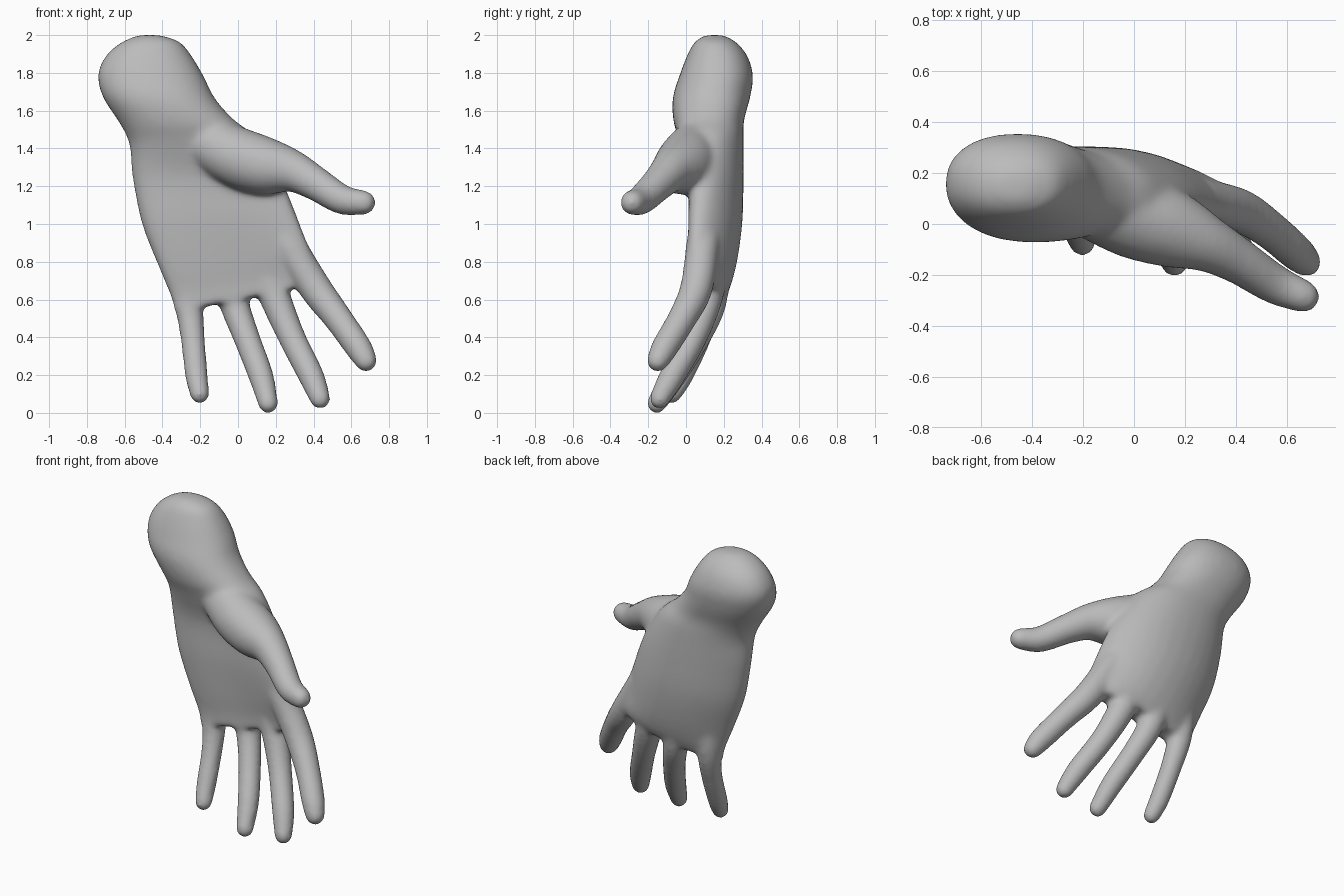
import bpy, bmesh
from math import sin, cos, pi, copysign
from mathutils import Vector, Matrix

cube = bpy.data.objects.get("Cube")
if cube:
    bpy.data.objects.remove(cube, do_unlink=True)

skin = bpy.data.materials.new("plain grey")
skin.use_nodes = True
GREY = (0.5, 0.5, 0.5, 1)
skin.diffuse_color = GREY
skin.node_tree.nodes["Principled BSDF"].inputs["Base Color"].default_value = GREY

bm = bmesh.new()


def power(v, e):
    return copysign(abs(v) ** e, v)


def spline(points, steps):
    """Catmull-Rom samples through points of any dimension."""
    pts = [Vector(p) for p in points]
    pts = [pts[0] * 2 - pts[1]] + pts + [pts[-1] * 2 - pts[-2]]
    out = []
    for a, b, c, d in zip(pts, pts[1:], pts[2:], pts[3:]):
        for i in range(steps):
            t = i / steps
            out.append(0.5 * (2 * b + (c - a) * t + (2 * a - 5 * b + 4 * c - d) * t * t
                              + (3 * b - a - 3 * c + d) * t ** 3))
    return out + [pts[-2]]


def loft(sections, sides=32):
    """Bowed oval rings: left x, left z, right x, right z, middle y, half depth, bow."""
    rings = []
    for xl, zl, xr, zr, y, depth, bow in sections:
        ring = []
        for i in range(sides):
            a = 2 * pi * i / sides
            u, v = power(cos(a), 0.9), power(sin(a), 0.9)
            k = (u + 1) / 2
            drop = bow * u * u * (0.7 + 0.7 * k)
            ring.append(bm.verts.new((xl + (xr - xl) * k, y + depth * v - drop,
                                      zl + (zr - zl) * k)))
        rings.append(ring)
    for r, s in zip(rings, rings[1:]):
        for i in range(sides):
            j = (i + 1) % sides
            bm.faces.new((r[i], r[j], s[j], s[i]))
    bm.faces.new(rings[0][::-1])
    bm.faces.new(rings[-1])


def digit(points):
    """Rounded tapering digit: x, y, z, radius at each joint."""
    for p in spline(points, 10):
        bmesh.ops.create_icosphere(bm, subdivisions=3, radius=p[3],
                                   matrix=Matrix.Translation(p.to_3d()))


# wrist and palm
loft(spline([
    (-0.53, 2.0, -0.41, 2.0, 0.15, 0.05, 0),
    (-0.62, 1.96, -0.31, 1.965, 0.155, 0.11, 0),
    (-0.70, 1.89, -0.245, 1.89, 0.165, 0.16, 0),
    (-0.742, 1.79, -0.18, 1.78, 0.16, 0.195, 0),
    (-0.715, 1.67, -0.125, 1.67, 0.135, 0.205, 0),
    (-0.625, 1.53, -0.03, 1.56, 0.12, 0.187, 0),
    (-0.575, 1.42, 0.09, 1.46, 0.135, 0.17, 0.02),
    (-0.56, 1.25, 0.225, 1.25, 0.16, 0.145, 0.05),
    (-0.51, 1.0, 0.31, 1.05, 0.16, 0.14, 0.065),
    (-0.425, 0.78, 0.38, 0.87, 0.155, 0.12, 0.075),
    (-0.36, 0.62, 0.44, 0.75, 0.145, 0.095, 0.065),
    (-0.335, 0.53, 0.45, 0.69, 0.125, 0.075, 0.055)], 4))

# thumb with the fleshy mound at its root
digit([(-0.20, 0.10, 1.45, 0.14), (-0.02, 0.03, 1.36, 0.16), (0.13, -0.015, 1.31, 0.155),
       (0.28, -0.075, 1.283, 0.113), (0.41, -0.145, 1.215, 0.092), (0.55, -0.235, 1.13, 0.08),
       (0.665, -0.285, 1.113, 0.066)])

# index finger
digit([(0.26, 0.09, 0.9, 0.09), (0.41, 0.055, 0.66, 0.088), (0.53, -0.02, 0.5, 0.078),
       (0.635, -0.11, 0.35, 0.073), (0.678, -0.15, 0.275, 0.06)])

# middle finger
digit([(0.12, 0.14, 0.8, 0.09), (0.20, 0.11, 0.6, 0.084), (0.285, 0.04, 0.4, 0.074),
       (0.385, -0.07, 0.2, 0.07), (0.435, -0.14, 0.075, 0.056)])

# ring finger
digit([(-0.07, 0.15, 0.8, 0.09), (-0.02, 0.135, 0.58, 0.08), (0.045, 0.06, 0.4, 0.072),
       (0.12, -0.06, 0.2, 0.068), (0.16, -0.155, 0.05, 0.055)])

# little finger
digit([(-0.28, 0.12, 0.8, 0.085), (-0.26, 0.12, 0.58, 0.076), (-0.24, 0.07, 0.4, 0.066),
       (-0.22, -0.02, 0.2, 0.062), (-0.203, -0.075, 0.1, 0.053)])

bmesh.ops.recalc_face_normals(bm, faces=bm.faces)
mesh = bpy.data.meshes.new("hand")
bm.to_mesh(mesh)
bm.free()
mesh.materials.append(skin)
hand = bpy.data.objects.new("hand", mesh)
bpy.context.collection.objects.link(hand)

# fuse the parts into one soft skin
remesh = hand.modifiers.new("fuse", "REMESH")
remesh.mode = "VOXEL"
remesh.voxel_size = 0.014
remesh.use_smooth_shade = True
soften = hand.modifiers.new("soften", "SMOOTH")
soften.factor = 0.5
soften.iterations = 20
